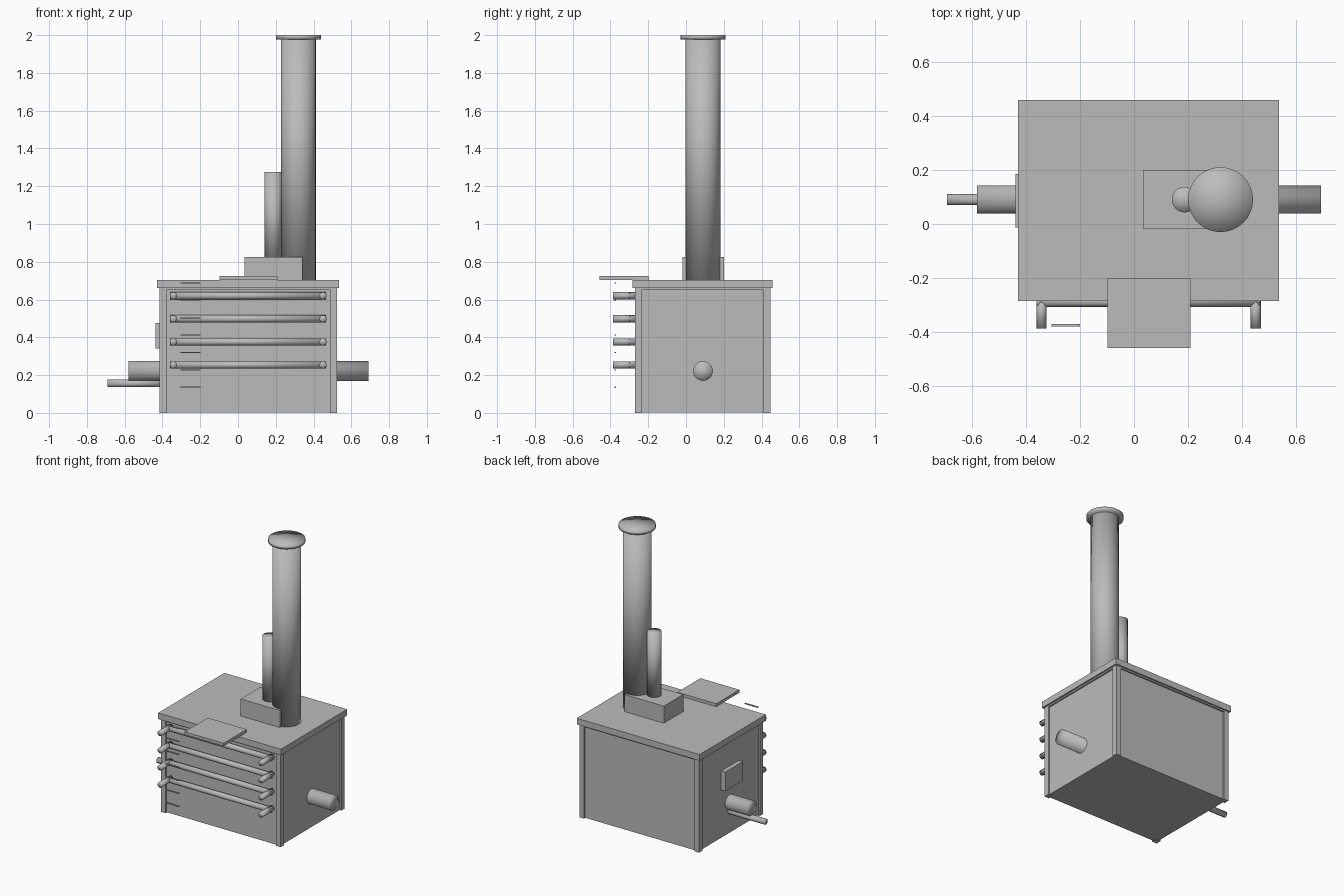
import bpy
from mathutils import Vector

old = bpy.data.objects.get("Cube")
if old:
    bpy.data.objects.remove(old, do_unlink=True)

# One plain grey metal
grey = bpy.data.materials.new("grey_metal")
grey.use_nodes = True
colour = (0.5, 0.5, 0.5, 1)
grey.diffuse_color = colour
grey.node_tree.nodes["Principled BSDF"].inputs["Base Color"].default_value = colour


def box(name, x, y, z):
    """Box from (low, high) spans on each axis."""
    spans = (x, y, z)
    centre = [(a + b) / 2 for a, b in spans]
    bpy.ops.mesh.primitive_cube_add(size=1, location=centre)
    ob = bpy.context.object
    ob.name = name
    for v in ob.data.vertices:
        v.co = [c * (b - a) for c, (a, b) in zip(v.co, spans)]
    ob.data.materials.append(grey)
    return ob


def pipe(name, start, end, radius, sides=32):
    """Soft-shaded cylinder between two points."""
    start, end = Vector(start), Vector(end)
    axis = end - start
    bpy.ops.mesh.primitive_cylinder_add(
        vertices=sides, radius=radius, depth=axis.length, end_fill_type='TRIFAN',
        location=(start + end) / 2, rotation=axis.to_track_quat('Z', 'Y').to_euler())
    ob = bpy.context.object
    ob.name = name
    ob.data.materials.append(grey)
    bpy.ops.object.shade_smooth()
    return ob


# Cabinet: inset core, corner posts, top rails and lid
X0, X1, Y0, Y1 = -0.416, 0.524, -0.27, 0.448
INSET, POST = 0.01, 0.037
box("cabinet_core", (X0 + INSET, X1 - INSET), (Y0 + INSET, Y1 - INSET), (0.003, 0.66))
for side, px in (("right", (X0, X0 + POST)), ("left", (X1 - POST, X1))):
    for end, py in (("front", (Y0, Y0 + POST)), ("back", (Y1 - POST, Y1))):
        box(f"{end}_{side}_post", px, py, (0, 0.66))
    box(f"{side}_rail", px, (Y0, Y1), (0.65, 0.66))
for end, py in (("front", (Y0, Y0 + POST)), ("back", (Y1 - POST, Y1))):
    box(f"{end}_rail", (X0, X1), py, (0.65, 0.66))
box("lid", (-0.428, 0.536), (-0.284, 0.459), (0.66, 0.704))

# Chimney with its cap, and the smaller flue on a block
CY = 0.09
pipe("chimney", (0.32, CY, 0.70), (0.32, CY, 1.985), 0.092)
pipe("chimney_cap", (0.32, CY, 1.978), (0.32, CY, 2.0), 0.12)
box("flue_block", (0.034, 0.342), (-0.018, 0.2), (0.70, 0.825))
pipe("flue", (0.187, CY, 0.80), (0.187, CY, 1.275), 0.047)

# Front shelf
box("front_shelf", (-0.098, 0.208), (-0.459, -0.199), (0.704, 0.725))

# Four front tubes, each with two outward stubs
for i in range(4):
    z = 0.62 - i * 0.122
    pipe(f"front_tube_{i + 1}", (-0.36, -0.287, z), (0.465, -0.287, z), 0.019, 24)
    for side, x in (("right", -0.342), ("left", 0.45)):
        pipe(f"{side}_tube_stub_{i + 1}", (x, -0.262, z), (x, -0.387, z), 0.019, 24)

# Thin marker bars in front of the tubes
for i in range(7):
    z = 0.136 + i * 0.092
    box(f"marker_bar_{i + 1}", (-0.305, -0.199), (-0.379, -0.37), (z - 0.003, z + 0.003))

# Side pipes and the small side panel
pipe("side_pipe", (-0.58, CY, 0.222), (0.691, CY, 0.222), 0.052)
pipe("drain_pipe", (-0.691, CY, 0.156), (-0.38, CY, 0.156), 0.02, 24)
box("side_panel", (-0.438, -0.40), (-0.013, 0.185), (0.342, 0.477))
